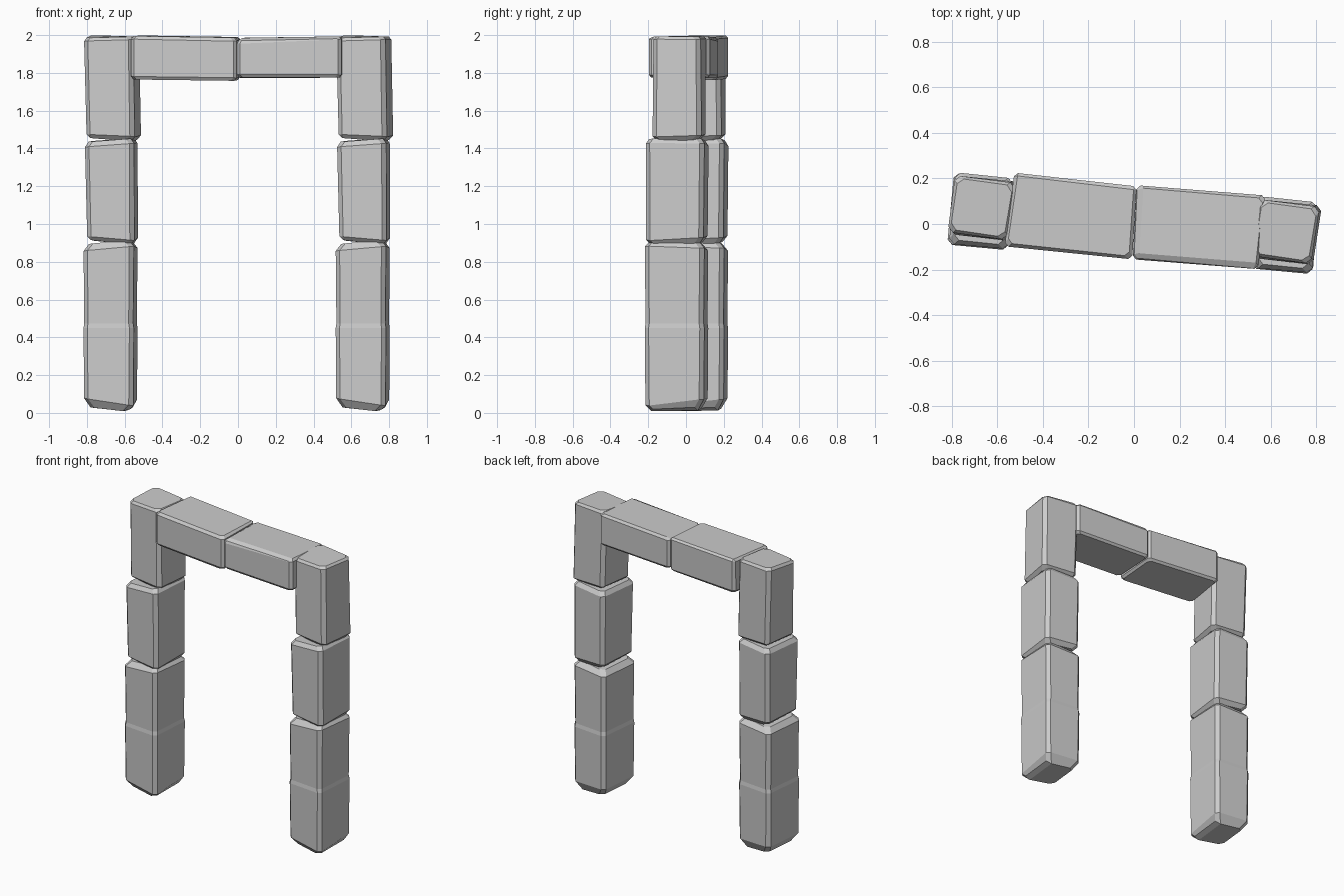
import bpy, bmesh
from math import radians


def block(name, rings, bevel=0.022, limit=60):
    """Rough-hewn stone: stacked four-corner rings, chamfered on its sharp edges."""
    bm = bmesh.new()
    loops = []
    for corners, inset, zs in rings:
        cx = sum(c[0] for c in corners) / 4
        cy = sum(c[1] for c in corners) / 4
        loop = []
        for (x, y), z in zip(corners, zs):
            x += inset if x < cx else -inset
            y += inset if y < cy else -inset
            loop.append(bm.verts.new((x, y, z)))
        loops.append(loop)
    bm.faces.new(loops[0][::-1])
    bm.faces.new(loops[-1])
    for a, b in zip(loops, loops[1:]):
        for i in range(4):
            j = (i + 1) % 4
            bm.faces.new((a[i], a[j], b[j], b[i]))
    bmesh.ops.recalc_face_normals(bm, faces=bm.faces)
    edges = [e for e in bm.edges if e.calc_face_angle(0) > radians(limit)]
    bmesh.ops.bevel(bm, geom=edges, offset=bevel, segments=1,
                    affect='EDGES', clamp_overlap=True)
    mesh = bpy.data.meshes.new(name)
    bm.to_mesh(mesh)
    bm.free()
    obj = bpy.data.objects.new(name, mesh)
    bpy.context.collection.objects.link(obj)
    return obj


# Footprints: front left, front right, back right, back left
foot = [(-0.82, -0.09), (-0.553, -0.115), (-0.53, 0.20), (-0.79, 0.225)]
mid_low = [(-0.80, -0.085), (-0.55, -0.108), (-0.528, 0.195), (-0.78, 0.222)]
mid_top = [(-0.812, -0.087), (-0.552, -0.11), (-0.53, 0.20), (-0.785, 0.227)]
cap_low = [(-0.805, -0.045), (-0.55, -0.075), (-0.51, 0.185), (-0.77, 0.21)]
cap_top = [(-0.818, -0.035), (-0.558, -0.07), (-0.52, 0.18), (-0.785, 0.213)]

# Post stones, left side
posts = [
    block("left_post_base", [
        (foot, 0.035, (0.03, 0.005, 0.01, 0.025)),
        (foot, 0.003, (0.075, 0.035, 0.07, 0.075)),
        (foot, 0.0, (0.45,) * 4),
        (foot, 0.004, (0.475,) * 4),
        (foot, 0.0, (0.86, 0.885, 0.875, 0.86)),
        (foot, 0.028, (0.895, 0.915, 0.91, 0.89))]),
    block("left_post_middle", [
        (mid_low, 0.022, (0.915, 0.89, 0.895, 0.91)),
        (mid_low, 0.0, (0.935, 0.91, 0.925, 0.935)),
        (mid_top, 0.0, (1.41, 1.43, 1.43, 1.415)),
        (mid_top, 0.018, (1.435, 1.452, 1.455, 1.44))]),
    block("left_post_cap", [
        (cap_low, 0.022, (1.455, 1.438, 1.445, 1.455)),
        (cap_low, 0.0, (1.475, 1.46, 1.465, 1.475)),
        (cap_top, 0.0, (1.97, 1.98, 1.98, 1.985)),
        (cap_top, 0.012, (1.985, 1.992, 1.992, 2.0))]),
]

# Right post repeats the same stones
for src in posts:
    copy = bpy.data.objects.new(src.name.replace("left", "right"), src.data)
    copy.location = (1.335, -0.105, 0)
    bpy.context.collection.objects.link(copy)

# Lintel stones
lin_l = [(-0.568, -0.098), (-0.008, -0.155), (0.012, 0.165), (-0.525, 0.225)]
lin_r = [(-0.006, -0.155), (0.545, -0.198), (0.578, 0.125), (0.012, 0.17)]
block("left_lintel", [
    (lin_l, 0.012, (1.765, 1.758, 1.762, 1.768)),
    (lin_l, 0.0, (1.78, 1.772, 1.775, 1.782)),
    (lin_l, 0.0, (1.98, 1.97, 1.98, 1.985)),
    (lin_l, 0.014, (1.995, 1.987, 1.99, 1.998))], bevel=0.016)
block("right_lintel", [
    (lin_r, 0.012, (1.775, 1.775, 1.775, 1.772)),
    (lin_r, 0.0, (1.79, 1.788, 1.788, 1.785)),
    (lin_r, 0.0, (1.955, 1.98, 1.98, 1.97)),
    (lin_r, 0.012, (1.985, 1.994, 1.993, 1.987))], bevel=0.016)
